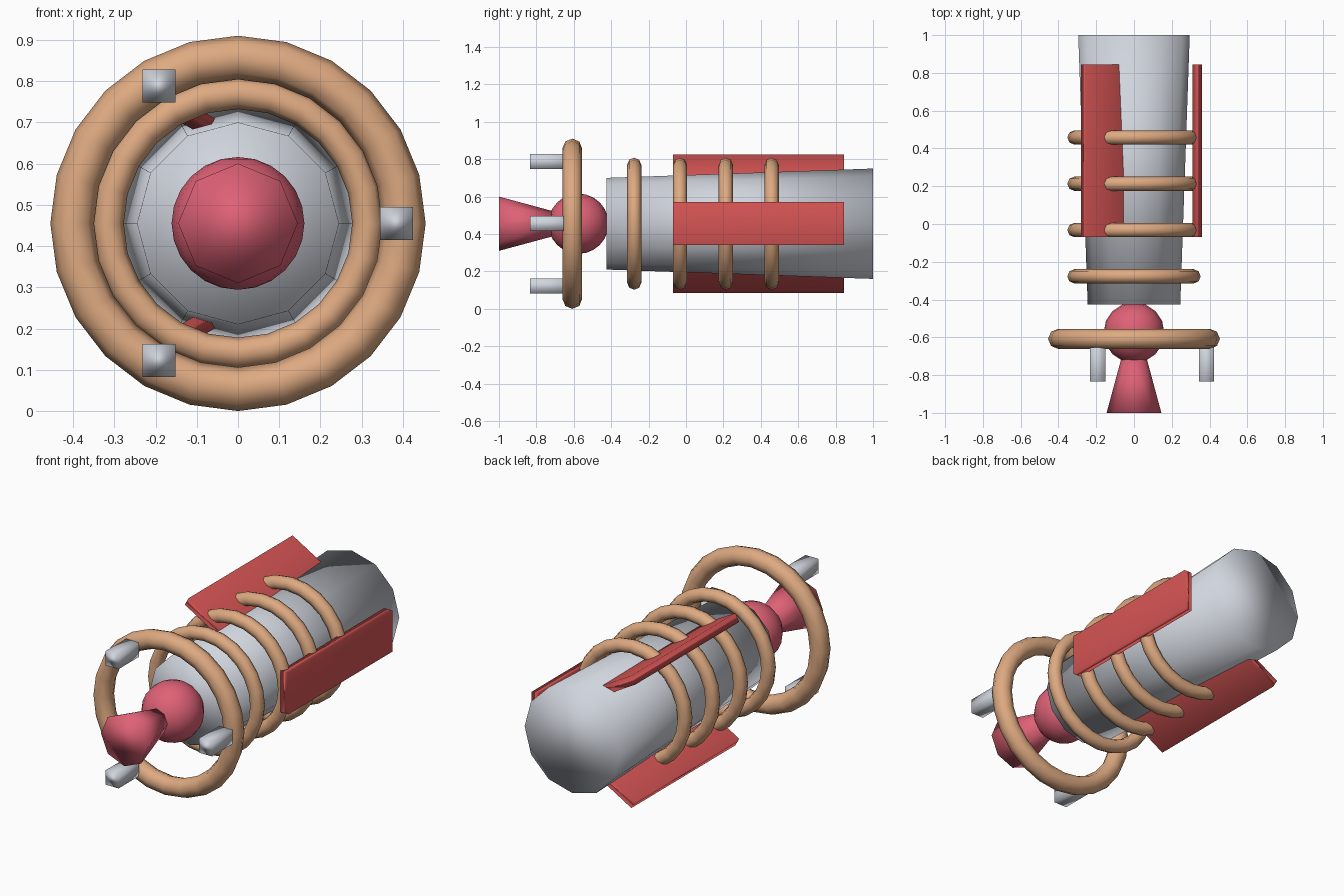
import bpy
from math import cos, sin, pi, radians

cube = bpy.data.objects.get("Cube")
if cube:
    bpy.data.objects.remove(cube, do_unlink=True)

AXIS_Z = 0.455  # height of the long axis


def material(name, rgb):
    mat = bpy.data.materials.new(name)
    mat.use_nodes = True
    mat.diffuse_color = (*rgb, 1)
    mat.node_tree.nodes["Principled BSDF"].inputs["Base Color"].default_value = (*rgb, 1)
    return mat


GREY = material("light grey", (0.63, 0.66, 0.72))
TAN = material("tan", (0.73, 0.40, 0.22))
PINK = material("rose pink", (0.73, 0.12, 0.18))
RED = material("red", (0.68, 0.09, 0.09))


def finish(name, mat):
    obj = bpy.context.object
    obj.name = obj.data.name = name
    obj.data.materials.append(mat)
    bpy.ops.object.shade_smooth()
    return obj


def taper(name, mat, sides, y0, y1, r0, r1):
    """Tapered cylinder along y, from y0 (front) to y1 (back)."""
    bpy.ops.mesh.primitive_cone_add(vertices=sides, radius1=r0, radius2=r1, depth=y1 - y0,
                                    location=(0, (y0 + y1) / 2, AXIS_Z),
                                    rotation=(-pi / 2, 0, 0))
    finish(name, mat)


def ring(name, y, major, minor):
    bpy.ops.mesh.primitive_torus_add(major_segments=24, minor_segments=8,
                                     major_radius=major, minor_radius=minor,
                                     location=(0, y, AXIS_Z), rotation=(pi / 2, 0, 0))
    finish(name, TAN)


def box(name, mat, angle, radius, y0, y1, width, height, turn=0):
    """Box placed at an angle around the long axis."""
    bpy.ops.mesh.primitive_cube_add(
        size=1, location=(radius * cos(angle), (y0 + y1) / 2, AXIS_Z + radius * sin(angle)),
        rotation=(0, turn, 0))
    bpy.context.object.scale = (width, y1 - y0, height)
    finish(name, mat)


# Main hull and nose
taper("hull", GREY, 12, -0.425, 1.0, 0.245, 0.295)
taper("nose_horn", PINK, 8, -1.0, -0.715, 0.145, 0.068)
bpy.ops.mesh.primitive_uv_sphere_add(segments=16, ring_count=12, radius=0.161,
                                     location=(0, -0.575, AXIS_Z))
finish("nose_ball", PINK)

# Large front ring and the row of coil rings
ring("front_ring", -0.608, 0.402, 0.053)
for i in range(4):
    ring(f"coil_ring_{i + 1}", -0.277 + 0.245 * i, 0.315, 0.038)

# Three thrusters on the front ring, three tilted panels around the hull
for i in range(3):
    a = radians(120 * i)
    box(f"thruster_{i + 1}", GREY, a, 0.384, -0.835, -0.655, 0.08, 0.08)
    box(f"panel_{i + 1}", RED, a, 0.335, -0.07, 0.845, 0.05, 0.23, turn=a)
